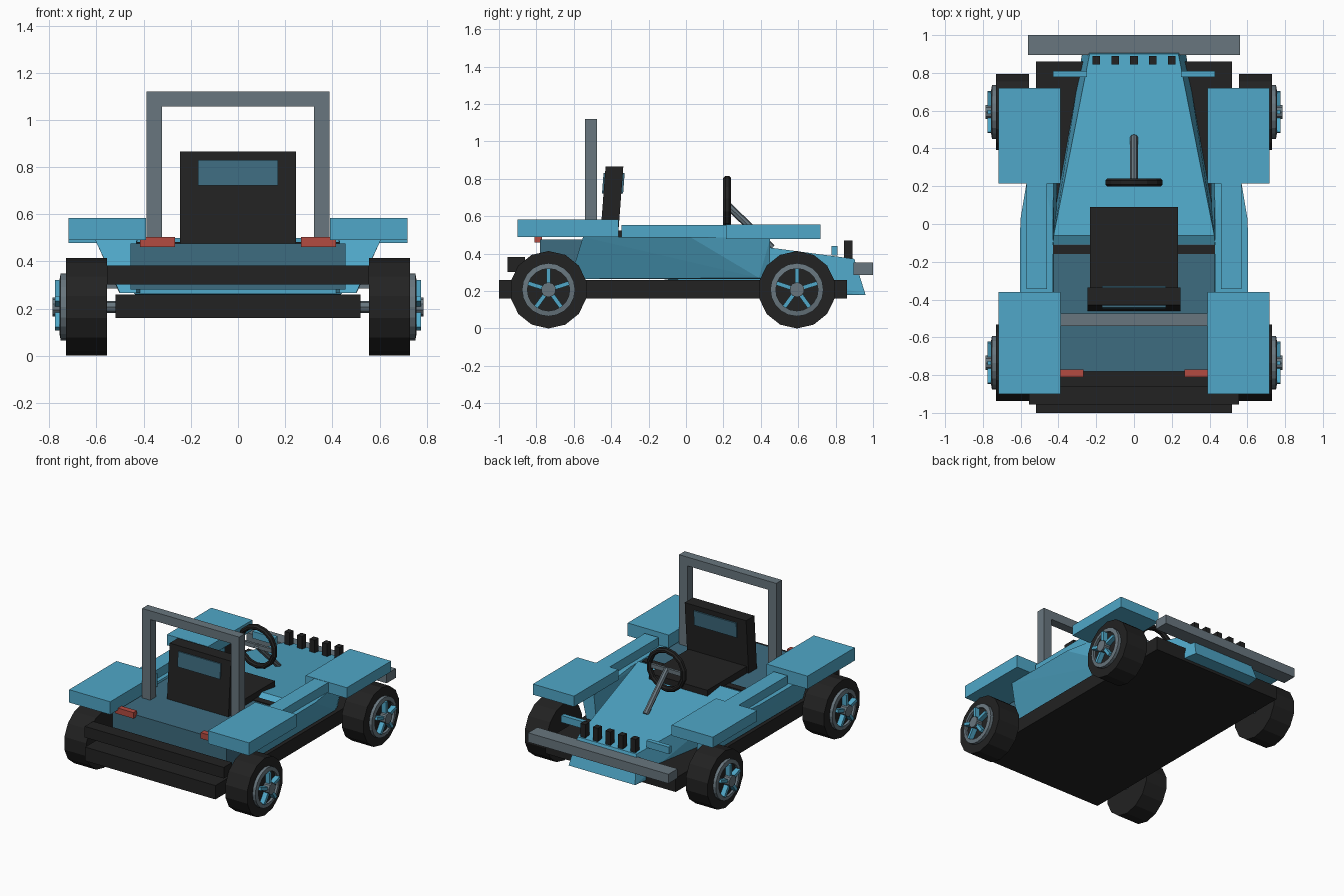
import bpy, bmesh, math
from mathutils import Matrix, Vector

if "Cube" in bpy.data.objects:
    bpy.data.objects.remove(bpy.data.objects["Cube"])


def mat(name, rgb):
    m = bpy.data.materials.new(name)
    m.diffuse_color = (*rgb, 1)
    m.use_nodes = True
    m.node_tree.nodes["Principled BSDF"].inputs["Base Color"].default_value = m.diffuse_color
    return m


BLUE = mat("sky blue", (0.08, 0.39, 0.58))
TEAL = mat("dark teal", (0.048, 0.15, 0.216))
BLACK = mat("near black", (0.016, 0.016, 0.016))
GRAY = mat("steel gray", (0.138, 0.181, 0.209))
RED = mat("lamp red", (0.456, 0.07, 0.053))


def finish(bm, name, m):
    bmesh.ops.recalc_face_normals(bm, faces=bm.faces)
    me = bpy.data.meshes.new(name)
    bm.to_mesh(me)
    bm.free()
    me.materials.append(m)
    ob = bpy.data.objects.new(name, me)
    bpy.context.collection.objects.link(ob)
    return ob


def box(name, m, x, y, z, shear=0.0):
    """Box from ranges; shear shifts the top along y."""
    bm = bmesh.new()
    bmesh.ops.create_cube(bm, size=1)
    for v in bm.verts:
        c = v.co
        top = c.z > 0
        c.x, c.y, c.z = (r[0] if k < 0 else r[1] for k, r in zip(c, (x, y, z)))
        if top:
            c.y += shear
    return finish(bm, name, m)


def pair(name, m, x, y, z):
    box(name + "_right", m, x, y, z)
    box(name + "_left", m, (-x[1], -x[0]), y, z)


def hull(name, m, pts):
    bm = bmesh.new()
    for p in pts:
        bm.verts.new(p)
    bmesh.ops.convex_hull(bm, input=bm.verts[:])
    bmesh.ops.dissolve_limit(bm, angle_limit=0.01, verts=bm.verts[:], edges=bm.edges[:])
    return finish(bm, name, m)


def lathe(name, m, profile, n, mtx, closed=False):
    """Spin (radius, along) points round local x, then place by mtx."""
    bm = bmesh.new()
    rings = []
    for r, a in profile:
        rings.append([bm.verts.new((a, r * math.sin(2 * math.pi * i / n),
                                    r * math.cos(2 * math.pi * i / n))) for i in range(n)])
    pairs = list(zip(rings, rings[1:]))
    if closed:
        pairs.append((rings[-1], rings[0]))
    for p, q in pairs:
        for i in range(n):
            j = (i + 1) % n
            bm.faces.new((p[i], p[j], q[j], q[i]))
    if not closed:
        bm.faces.new(rings[0])
        bm.faces.new(rings[-1])
    bm.transform(mtx)
    return finish(bm, name, m)


def rod(name, m, a, b, r, n=8):
    a, b = Vector(a), Vector(b)
    rot = (b - a).to_track_quat('X', 'Z').to_matrix().to_4x4()
    return lathe(name, m, [(r, 0), (r, (b - a).length)], n, Matrix.Translation(a) @ rot)


# floor pan and bumpers
box("floor_pan", BLACK, (-.52, .52), (-1, .86), (.16, .26))
box("rear_bumper", BLACK, (-.555, .555), (-.955, -.86), (.303, .383))
box("front_bumper", GRAY, (-.56, .56), (.895, 1), (.285, .352))

# rear deck and cockpit floor
box("rear_deck", TEAL, (-.455, .455), (-.78, -.1), (.28, .475))
box("cockpit_strip", BLACK, (-.43, .43), (-.16, -.11), (.44, .482))

# wedge hood with a sloping nose
hood = []
for s in (-1, 1):
    hood += [(s * .425, -.06, .5), (s * .235, .9, .372), (s * .265, .96, .18),
             (s * .28, .86, .18), (s * .44, -.06, .262), (s * .43, -.115, .47),
             (s * .44, -.115, .262)]
hull("hood", BLUE, hood)

# flared side pods
for s, side in ((1, "right"), (-1, "left")):
    hull("side_pod_" + side, BLUE, [
        (s * .50, -.62, .265), (s * .605, -.55, .49), (s * .602, .02, .49),
        (s * .505, .39, .27), (s * .53, .45, .48), (s * .48, .45, .265),
        (s * .43, -.62, .265), (s * .43, -.55, .49), (s * .43, .02, .488),
        (s * .40, .45, .265), (s * .42, .45, .45)])

# fenders, rails and small front and rear lamps
pair("front_fender", BLUE, (.39, .718), (.215, .72), (.478, .555))
pair("rear_fender", BLUE, (.39, .718), (-.9, -.36), (.49, .583))
pair("side_rail", BLUE, (.46, .57), (-.345, .22), (.485, .553))
pair("front_lamp_bar", BLUE, (.25, .43), (.778, .81), (.39, .44))
pair("tail_lamp", RED, (.268, .415), (-.81, -.77), (.46, .503))

# grille teeth
for i in range(5):
    x = (i - 2) * .1
    box(f"grille_tooth_{i + 1}", BLACK, (x - .02, x + .02), (.845, .89), (.34, .47))

# seat
box("seat_cushion", BLACK, (-.233, .233), (-.42, .09), (.44, .523))
box("seat_back", BLACK, (-.245, .245), (-.46, -.365), (.47, .866), .03)
box("seat_panel", TEAL, (-.17, .17), (-.449, -.336), (.722, .83), .008)

# roll bar
pair("roll_bar_post", GRAY, (.322, .388), (-.54, -.475), (.44, 1.06))
box("roll_bar_top", GRAY, (-.388, .388), (-.54, -.475), (1.057, 1.12))

# steering wheel and column
turn = Matrix.Translation((0, .22, .66)) @ Matrix.Rotation(math.pi / 2, 4, 'Z')
lathe("steering_ring", BLACK, [(.156, -.01), (.156, .01), (.145, .021), (.132, .021),
                               (.122, .01), (.122, -.01), (.132, -.021), (.145, -.021)],
      14, turn, closed=True)
box("steering_crossbar", GRAY, (-.13, .13), (.212, .23), (.645, .675))
rod("steering_column", GRAY, (0, .215, .665), (0, .46, .43), .02)

# wheels on axles
for y, end in ((.593, "front"), (-.735, "rear")):
    rod(end + "_axle", GRAY, (-.6, y, .207), (.6, y, .207), .025)
    for s, side in ((1, "right"), (-1, "left")):
        tag = f"{end}_{side}"
        at = Matrix.Translation((0, y, .207)) @ Matrix.Scale(s, 4, (1, 0, 0))
        lathe("tyre_" + tag, BLACK, [(.207, .555), (.207, .73)], 14, at)
        lathe("rim_" + tag, GRAY, [(.142, .725), (.142, .752), (.113, .757), (.113, .725)],
              20, at, closed=True)
        lathe("rim_face_" + tag, BLACK, [(.115, .725), (.115, .74)], 20, at)
        lathe("hub_" + tag, GRAY, [(.04, .73), (.04, .787)], 10, at)
        bm = bmesh.new()
        for k in range(5):
            spoke = (at @ Matrix.Rotation(k * math.tau / 5, 4, 'X')
                     @ Matrix.Translation((.757, 0, .072))
                     @ Matrix.Diagonal((.036, .022, .085, 1)))
            bmesh.ops.create_cube(bm, size=1, matrix=spoke)
        finish(bm, "spokes_" + tag, BLUE)
